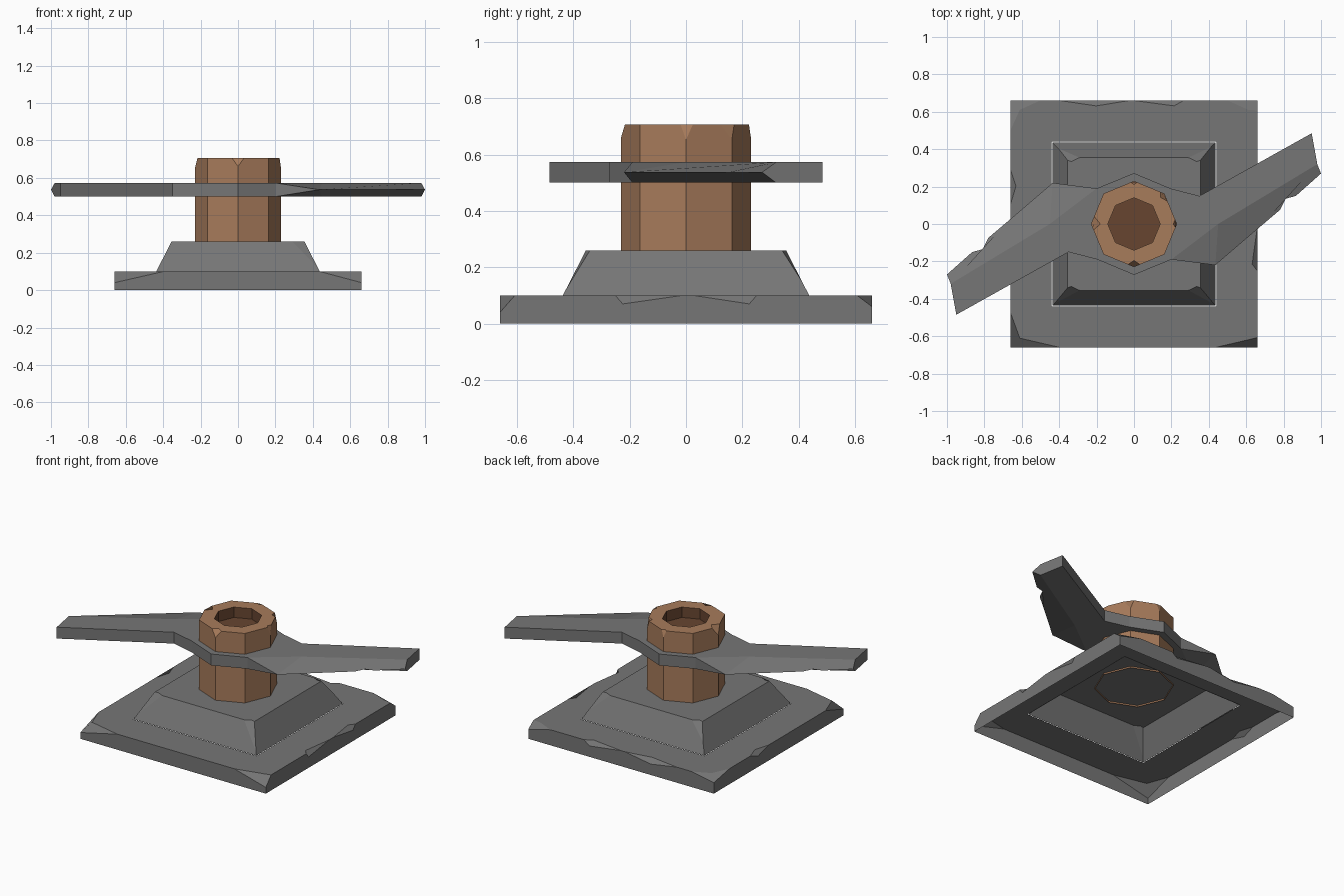
import bpy, bmesh, math
from mathutils import Vector

if "Cube" in bpy.data.objects:
    bpy.data.objects.remove(bpy.data.objects["Cube"])


def material(name, rgb):
    m = bpy.data.materials.new(name)
    m.diffuse_color = (*rgb, 1)
    m.use_nodes = True
    m.node_tree.nodes["Principled BSDF"].inputs["Base Color"].default_value = m.diffuse_color
    return m


IRON = material("grey iron", (0.18, 0.18, 0.18))
WOOD = material("brown wood", (0.39, 0.20, 0.105))
DARK = material("dark wood", (0.135, 0.06, 0.03))


def make_object(name, faces, mat):
    """Build a flat-shaded object from a list of point loops."""
    bm = bmesh.new()
    for loop in faces:
        pts = []
        for p in loop:
            if not any((p - q).length < 1e-5 for q in pts):
                pts.append(p)
        if len(pts) > 2:
            bm.faces.new([bm.verts.new(p) for p in pts])
    bmesh.ops.remove_doubles(bm, verts=bm.verts, dist=1e-5)
    me = bpy.data.meshes.new(name)
    bm.to_mesh(me)
    bm.free()
    me.materials.append(mat)
    ob = bpy.data.objects.new(name, me)
    bpy.context.collection.objects.link(ob)
    return ob


def tier(name, n, r0, z0, r1, z1, r_in, mat, corners={}, nicks={}, turn=0.0):
    """Open-bottomed n-sided tier with chipped rim.
    corners: k -> (reach back, reach forward, drop, inset)
    nicks: side -> [(start, low point, end, drop, inset)]"""
    def ring(r, z):
        return [Vector((r * math.cos(turn + math.tau * k / n),
                        r * math.sin(turn + math.tau * k / n), z)) for k in range(n)]
    lo, hi, inner = ring(r0, z0), ring(r1, z1), ring(r_in, z1)
    faces = []
    for k in range(n):
        j = (k + 1) % n
        back, ahead, drop, inset = corners.get(k, (0, 0, 0, 0))
        back2, ahead2, drop2, inset2 = corners.get(j, (0, 0, 0, 0))
        h = (k - 1) % n
        center = Vector((0, 0, z1))

        def inward(p, dist):
            return p + (center - p).normalized() * dist

        low_k, low_j = hi[k].lerp(lo[k], drop), hi[j].lerp(lo[j], drop2)
        start, end = hi[k].lerp(hi[j], ahead), hi[j].lerp(hi[k], back2)
        wall, top = [low_k, start], [inward(hi[k], inset), start]
        for t0, td, t1, nd, ni in nicks.get(k, []):
            a, b, m = hi[k].lerp(hi[j], t0), hi[k].lerp(hi[j], t1), hi[k].lerp(hi[j], td)
            d = m.lerp(lo[k].lerp(lo[j], td), nd)
            i = inward(m, ni)
            wall += [a, d, b]
            top += [a, i, b]
            faces.append([a, d, b, i])
        wall += [end, low_j]
        top += [end, inward(hi[j], inset2), inner[j], inner[k]]
        faces += [[lo[k], lo[j]] + wall[::-1], top]
        if k in corners:
            faces.append([hi[k].lerp(hi[h], back), low_k, start, inward(hi[k], inset)])
    return make_object(name, faces, mat)


R2 = math.sqrt(2)
# Square plinth: hollow slab with chipped corners and edges
tier("plinth", 4, 0.66 * R2, 0, 0.66 * R2, 0.10, 0.44 * R2, IRON,
     corners={0: (0.04, 0.12, 0.4, 0.07), 1: (0.12, 0.12, 0.3, 0.07),
              2: (0.14, 0.20, 0.6, 0.07), 3: (0.17, 0.04, 0.6, 0.06)},
     nicks={0: [(0.30, 0.33, 0.50, 0.3, 0.03), (0.52, 0.66, 0.80, 0.3, 0.03)],
            1: [(0.28, 0.34, 0.42, 0.3, 0.03)],
            3: [(0.31, 0.33, 0.49, 0.3, 0.03), (0.52, 0.67, 0.69, 0.3, 0.03)]},
     turn=math.pi / 4)

# Sloped tier above the plinth
tier("sloped_base", 4, 0.437 * R2, 0.10, 0.355 * R2, 0.26, 0, IRON,
     corners={0: (0.02, 0.09, 0.7, 0.03), 1: (0.09, 0.02, 0.6, 0.03),
              2: (0.02, 0.09, 0.85, 0.03), 3: (0.09, 0.02, 0.9, 0.03)},
     turn=math.pi / 4)

# Octagonal wooden post with a chipped top rim
tier("post", 8, 0.23, 0.25, 0.23, 0.707, 0.14, WOOD,
     corners={0: (0.12, 0.15, 0.12, 0.02), 1: (0.25, 0.12, 0.12, 0.03),
              2: (0.1, 0.1, 0.1, 0.02), 4: (0.25, 0.2, 0.12, 0.05),
              6: (0.2, 0.2, 0.10, 0.035)})

# Dark socket sunk in the post top
wall_top = [Vector((0.14 * math.cos(math.tau * k / 8), 0.14 * math.sin(math.tau * k / 8), 0.707))
            for k in range(8)]
wall_low = [Vector((p.x, p.y, 0.64)) for p in wall_top]
make_object("socket", [wall_low] + [[wall_top[k], wall_top[(k + 1) % 8],
                                     wall_low[(k + 1) % 8], wall_low[k]] for k in range(8)], DARK)

# Two-armed crossbar: each arm has one sharpened, nicked edge
ZB, ZM, ZT = 0.50, 0.537, 0.573
HALF = [(0, -0.272), (0.20, -0.19), (0.45, 0.0), (0.98, 0.32),
        (0.95, 0.485), (0.35, 0.15), (0.195, 0.19)]
EDGE = [(0.435, -0.22), (0.68, -0.01), (0.78, 0.075), (0.81, 0.135),
        (0.865, 0.15), (1.0, 0.27)]
faces, top, bottom = [], [], []
for s in (1, -1):
    t = [Vector((s * x, s * y, ZT)) for x, y in HALF + [(0, 0.272)]]
    b = [Vector((p.x, p.y, ZB)) for p in t]
    m = [Vector((s * x, s * y, ZM)) for x, y in EDGE]
    top += t[:-1]
    bottom += b[:-1]
    for i in (0, 4, 5, 6):
        faces.append([b[i], b[i + 1], t[i + 1], t[i]])
    faces += [[b[1], m[0], t[1]], [t[1], m[0], t[2]], [b[1], b[2], m[0]],
              [t[2]] + m + [t[3]], [b[3]] + m[::-1] + [b[2]],
              [m[-1], b[3], b[4], t[4], t[3]]]
faces += [top, bottom[::-1]]
make_object("crossbar", faces, IRON)
